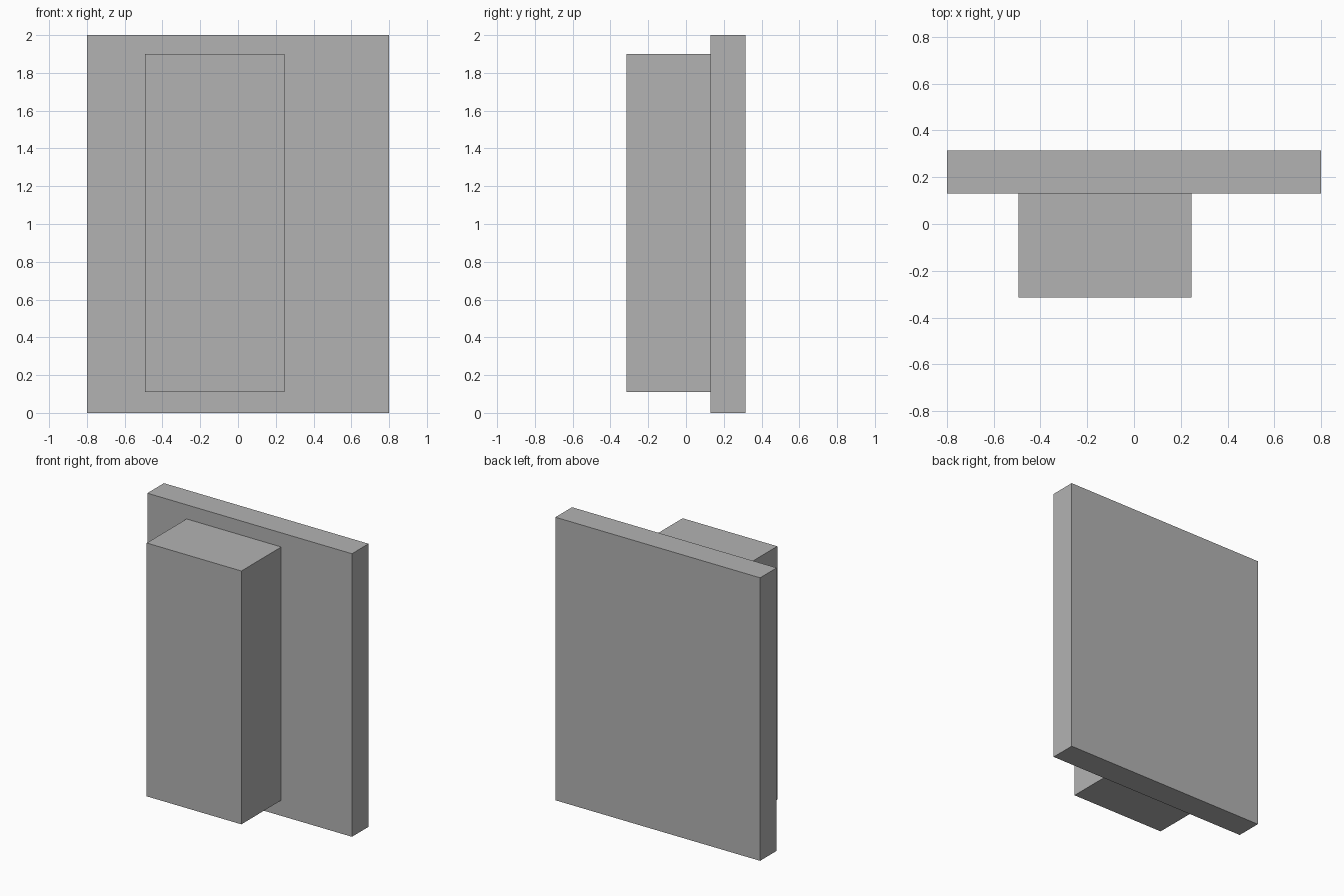
import bpy
from mathutils import Matrix, Vector
import bmesh

cube = bpy.data.objects.get("Cube")
if cube:
    bpy.data.objects.remove(cube, do_unlink=True)

grey = bpy.data.materials.new("plain grey")
grey.use_nodes = True
colour = (0.45, 0.45, 0.45, 1)
grey.diffuse_color = colour
grey.node_tree.nodes["Principled BSDF"].inputs["Base Color"].default_value = colour


def box(name, low, high):
    """Flat-shaded box between two opposite corners."""
    low, high = Vector(low), Vector(high)
    bm = bmesh.new()
    bmesh.ops.create_cube(bm, size=1, matrix=Matrix.LocRotScale(
        (low + high) / 2, None, high - low))
    mesh = bpy.data.meshes.new(name)
    bm.to_mesh(mesh)
    bm.free()
    mesh.materials.append(grey)
    obj = bpy.data.objects.new(name, mesh)
    bpy.context.collection.objects.link(obj)
    return obj


# Broad upright slab at the back
box("back_panel", (-0.8, 0.13, 0), (0.8, 0.315, 2))

# Off-centre block fixed to the front of the slab
box("front_block", (-0.493, -0.315, 0.11), (0.247, 0.13, 1.9))
